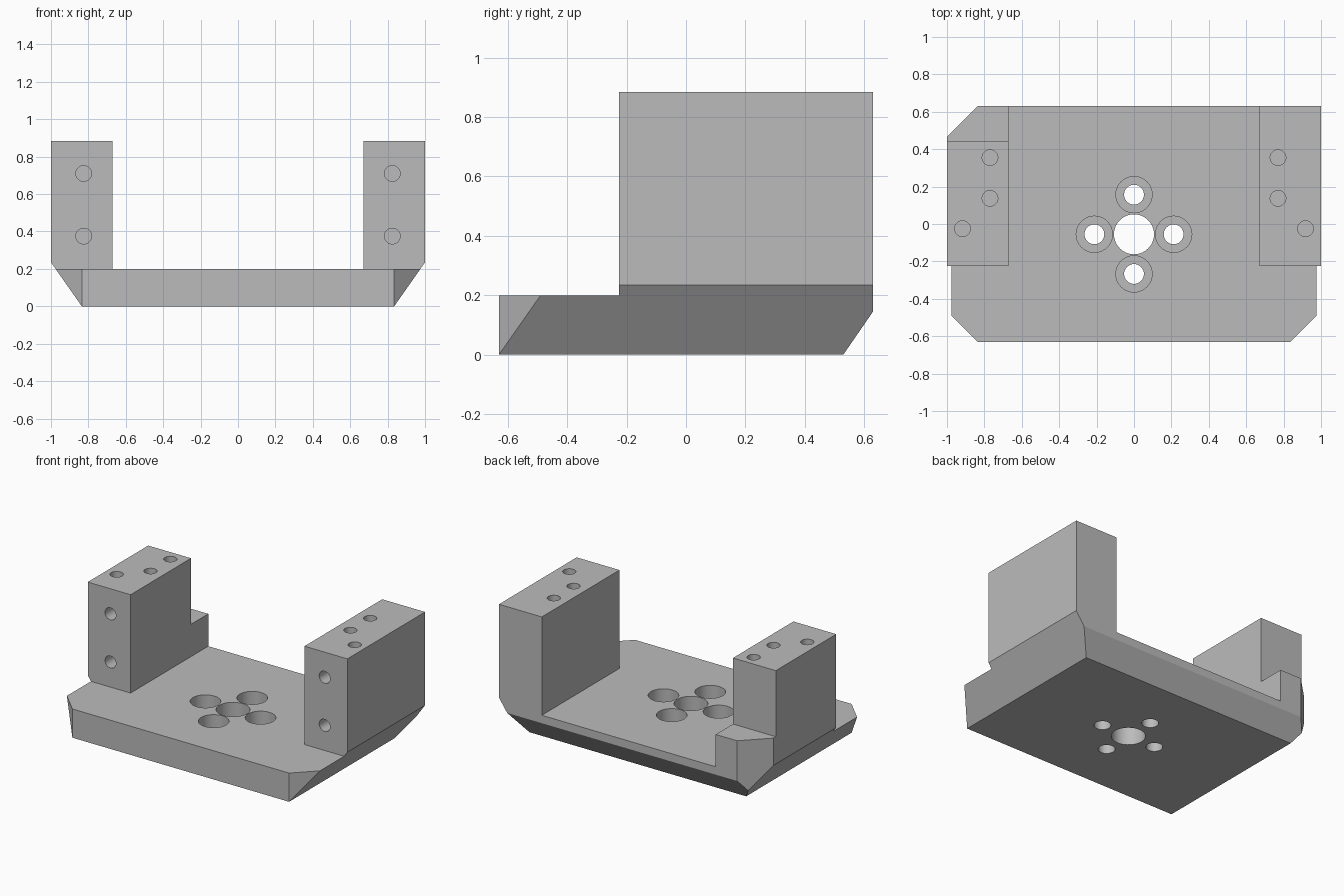
import bpy, bmesh, math
from mathutils import Matrix, Vector

cube = bpy.data.objects.get("Cube")
if cube:
    bpy.data.objects.remove(cube, do_unlink=True)

# Overall sizes
X, Y, TOP = 1.0, 0.63, 0.885
BASE_TOP, STEP_TOP = 0.2, 0.425
POST_INNER, POST_FRONT, STEP_FRONT = 0.67, -0.225, 0.44
FLOOR_X = 0.835          # half width of the underside
HUB_Y = -0.055           # centre of the hole pattern
UP, BACK = Vector((0, 0, 1)), Vector((0, 1, 0))

grey = bpy.data.materials.new("plain_grey")
grey.use_nodes = True
colour = (0.5, 0.5, 0.5, 1)
grey.diffuse_color = colour
grey.node_tree.nodes["Principled BSDF"].inputs["Base Color"].default_value = colour


def make_object(name, bm):
    bmesh.ops.recalc_face_normals(bm, faces=bm.faces[:])
    mesh = bpy.data.meshes.new(name)
    bm.to_mesh(mesh)
    bm.free()
    mesh.materials.append(grey)
    obj = bpy.data.objects.new(name, mesh)
    bpy.context.collection.objects.link(obj)
    return obj


def box_bmesh(low, high):
    low, high = Vector(low), Vector(high)
    bm = bmesh.new()
    bmesh.ops.create_cube(bm, size=1)
    bmesh.ops.scale(bm, vec=high - low, verts=bm.verts[:])
    bmesh.ops.translate(bm, vec=(low + high) / 2, verts=bm.verts[:])
    return bm


def trim(bm, point, normal):
    """Slice away everything on the normal side of a plane and cap it."""
    cut = bmesh.ops.bisect_plane(
        bm, geom=bm.verts[:] + bm.edges[:] + bm.faces[:], dist=1e-4,
        plane_co=point, plane_no=Vector(normal).normalized(), clear_outer=True)
    edges = [e for e in cut["geom_cut"] if isinstance(e, bmesh.types.BMEdge)]
    bmesh.ops.edgeloop_fill(bm, edges=edges)


def subtract(body, bm):
    cutter = make_object("cutter", bm)
    cutter.hide_render = True
    mod = body.modifiers.new("cut", 'BOOLEAN')
    mod.operation = 'DIFFERENCE'
    mod.solver = 'EXACT'
    mod.object = cutter
    bpy.context.view_layer.objects.active = body
    bpy.ops.object.modifier_apply(modifier=mod.name)
    mesh = cutter.data
    bpy.data.objects.remove(cutter, do_unlink=True)
    bpy.data.meshes.remove(mesh)


def drill(body, start, direction, radius, depth):
    """Round hole going into the body from a point on its surface."""
    over = 0.05
    start = Vector(start) - direction * over
    length = depth + over
    turn = Vector((0, 0, 1)).rotation_difference(direction).to_matrix().to_4x4()
    place = Matrix.Translation(start + direction * length / 2) @ turn
    bm = bmesh.new()
    bmesh.ops.create_cone(bm, cap_ends=True, segments=40, radius1=radius,
                          radius2=radius, depth=length, matrix=place)
    subtract(body, bm)


# Solid blank with its bevelled outer faces
blank = box_bmesh((-X, -Y, 0), (X, Y, TOP))
for side in (-1, 1):
    trim(blank, (side * FLOOR_X, 0, 0), (side * 0.235, 0, -0.165))
    trim(blank, (side * FLOOR_X, -Y, 0), (side, -1, 0))
trim(blank, (0, 0.53, 0), (0, 0.145, -0.1))
trim(blank, (-FLOOR_X, Y, 0), (-1, 1, 0))
bracket = make_object("bracket_body", blank)

# Channel between the posts, open front deck, lowered rear step on one post
subtract(bracket, box_bmesh((-POST_INNER, -2, BASE_TOP), (POST_INNER, 2, 2)))
subtract(bracket, box_bmesh((-2, -2, BASE_TOP), (2, POST_FRONT, 2)))
subtract(bracket, box_bmesh((-2, STEP_FRONT, STEP_TOP), (-0.5, 2, 2)))

# Centre bore and four counterbored bolt holes
drill(bracket, (0, HUB_Y, BASE_TOP), -UP, 0.107, 0.3)
for i in range(4):
    a = i * math.pi / 2
    spot = (0.212 * math.cos(a), HUB_Y + 0.212 * math.sin(a), BASE_TOP)
    drill(bracket, spot, -UP, 0.097, 0.12)
    drill(bracket, spot, -UP, 0.053, 0.3)

# Blind screw holes in the tops and fronts of the posts
for side in (-1, 1):
    for x, y in ((0.77, 0.355), (0.77, 0.137), (0.917, -0.025)):
        drill(bracket, (side * x, y, TOP), -UP, 0.042, 0.25)
    for z in (0.375, 0.71):
        drill(bracket, (side * 0.825, POST_FRONT, z), BACK, 0.042, 0.25)

bpy.ops.object.select_all(action='DESELECT')
bracket.select_set(True)
bpy.context.view_layer.objects.active = bracket
bpy.ops.object.shade_smooth_by_angle(angle=math.radians(25))
